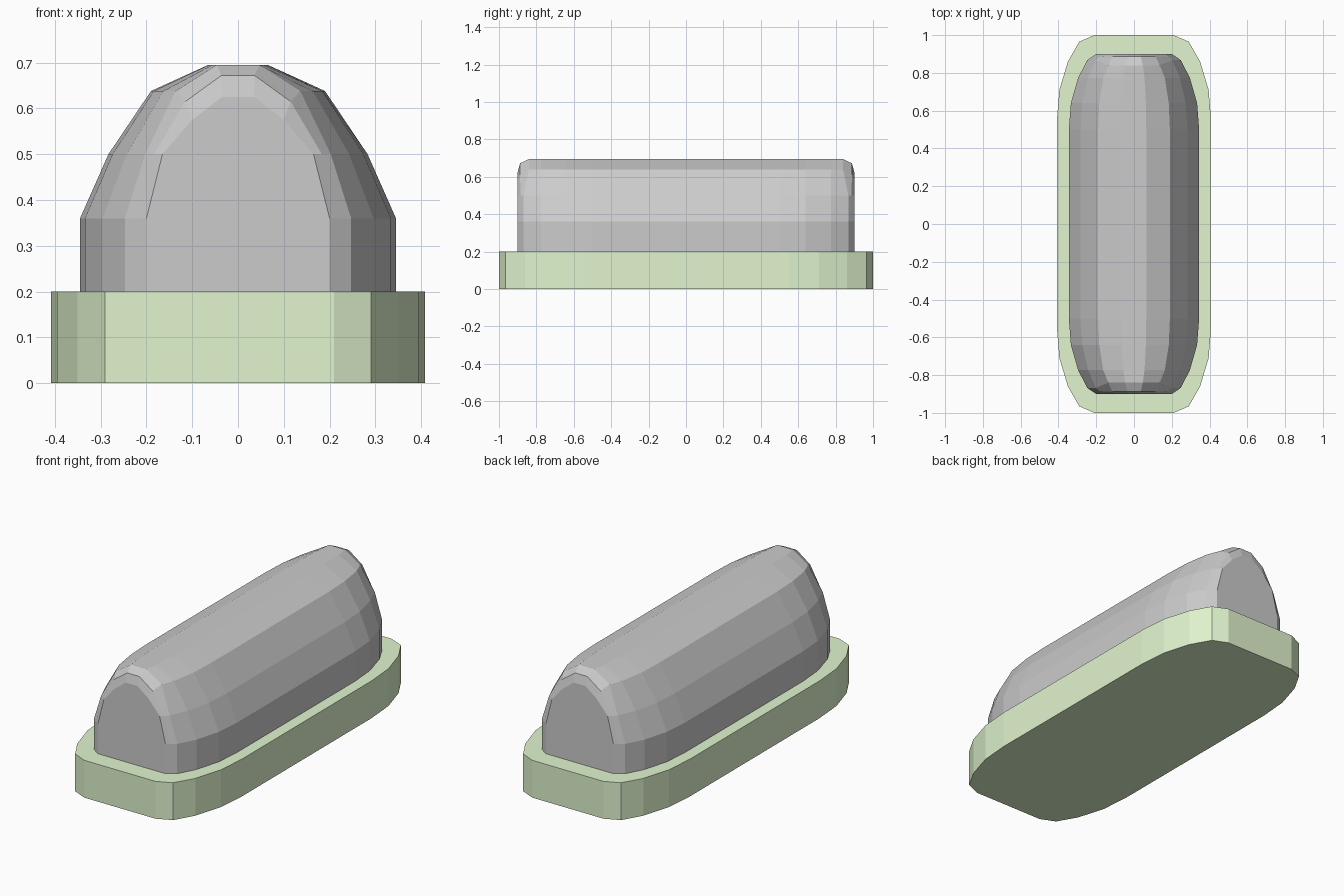
import bpy, bmesh

if "Cube" in bpy.data.objects:
    bpy.data.objects.remove(bpy.data.objects["Cube"])


def finish(name, bm):
    bmesh.ops.recalc_face_normals(bm, faces=bm.faces)
    mesh = bpy.data.meshes.new(name)
    bm.to_mesh(mesh)
    bm.free()
    obj = bpy.data.objects.new(name, mesh)
    bpy.context.collection.objects.link(obj)
    return obj


def loft(name, rings):
    # rings with equal point counts, capped at both ends
    bm = bmesh.new()
    loops = [[bm.verts.new(p) for p in ring] for ring in rings]
    n = len(loops[0])
    for a, b in zip(loops, loops[1:]):
        for i in range(n):
            j = (i + 1) % n
            bm.faces.new((a[i], a[j], b[j], b[i]))
    bm.faces.new(loops[0])
    bm.faces.new(loops[-1])
    return finish(name, bm)


# Base plate: one quarter of the plan outline, mirrored
quarter = [(0.408, 0.55), (0.395, 0.71), (0.35, 0.86), (0.29, 0.965), (0.21, 1.0)]
half = quarter + [(-x, y) for x, y in reversed(quarter)]
outline = half + [(-x, -y) for x, y in half]
base = loft("base_plate", [[(x, y, z) for x, y in outline] for z in (0, 0.2)])
green = bpy.data.materials.new("light_green")
green.diffuse_color = (0.75, 0.91, 0.62, 1)
green.use_nodes = True
green.node_tree.nodes["Principled BSDF"].inputs["Base Color"].default_value = green.diffuse_color
base.data.materials.append(green)

# Domed body: half cross-sections lofted from end to end
BOTTOM = 0.195
profile = [(0.345, BOTTOM), (0.345, 0.36), (0.283, 0.5), (0.19, 0.638), (0.065, 0.695)]


def section(width, y, top_y=None):
    f = width / 0.345
    ys = [y] * 3 + [top_y or y] * 2
    return [(x * f, yy, z) for (x, z), yy in zip(profile, ys)]


# softened end: flat face, then a narrow bevel round the top
end_face = [(0.2, 0.9, BOTTOM), (0.2, 0.9, 0.36), (0.165, 0.9, 0.5),
            (0.1, 0.9, 0.575), (0.035, 0.9, 0.625)]
end_bevel = [(0.222, 0.885, BOTTOM), (0.222, 0.885, 0.36), (0.183, 0.885, 0.5),
             (0.115, 0.887, 0.615), (0.036, 0.887, 0.672)]
sections = [end_face, end_bevel, section(0.247, 0.868, 0.84), section(0.296, 0.774),
            section(0.334, 0.64), section(0.345, 0.5)]
sections += [[(x, -y, z) for x, y, z in s] for s in reversed(sections)]
loft("domed_body", [s + [(-x, y, z) for x, y, z in reversed(s)] for s in sections])
